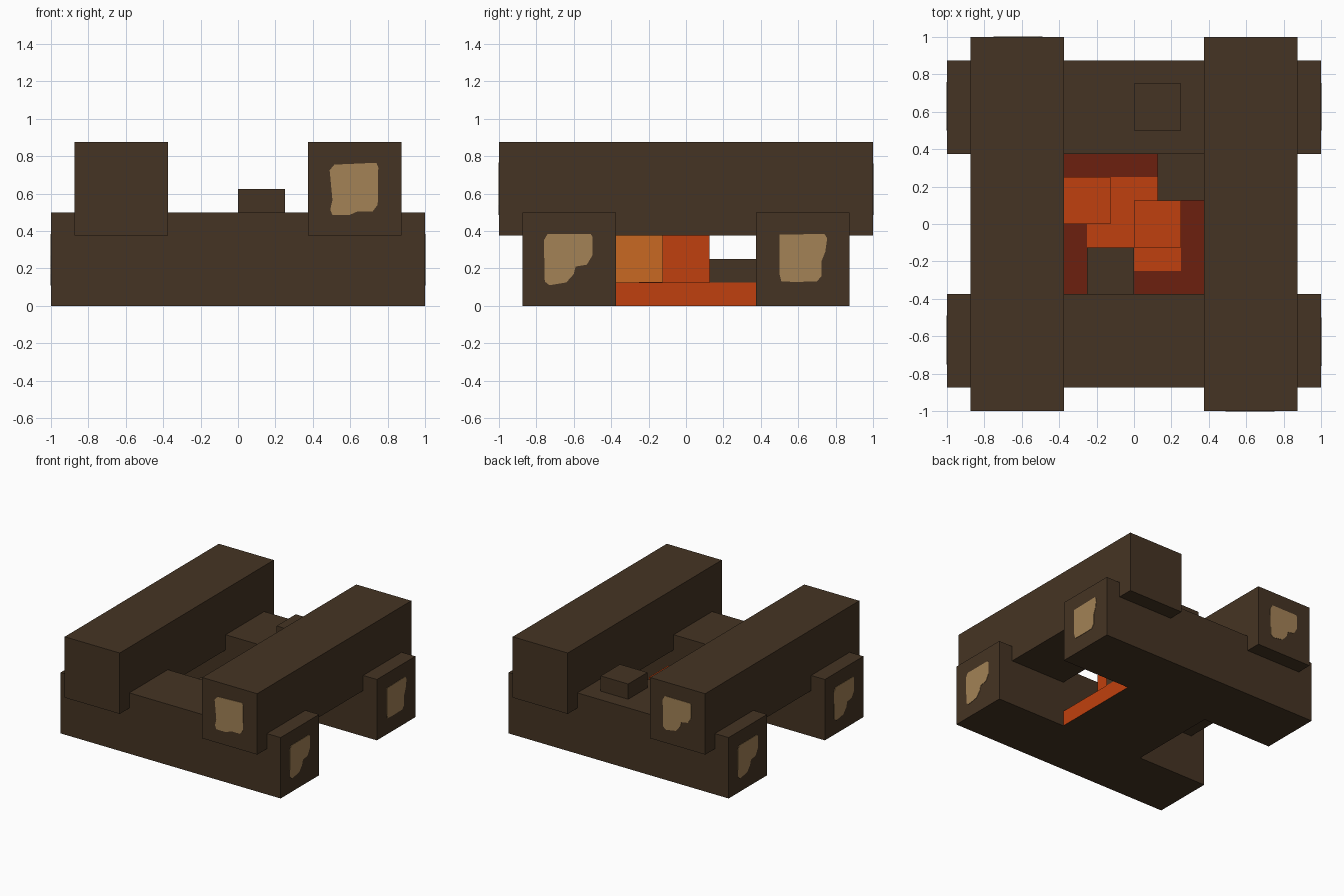
import bpy
import bmesh
from math import pi
from mathutils import Matrix, Vector

cube = bpy.data.objects.get("Cube")
if cube:
    bpy.data.objects.remove(cube, do_unlink=True)


def linear(value):
    c = value / 255
    return c / 12.92 if c <= 0.04045 else ((c + 0.055) / 1.055) ** 2.4


def material(name, *rgb):
    mat = bpy.data.materials.new(name)
    colour = [linear(v) for v in rgb] + [1]
    mat.diffuse_color = colour
    mat.use_nodes = True
    shader = next(n for n in mat.node_tree.nodes if n.type == "BSDF_PRINCIPLED")
    shader.inputs["Base Color"].default_value = colour
    shader.inputs["Roughness"].default_value = 0.9
    return mat


bark = material("dark brown bark", 69, 52, 35)
wood = material("pale cut wood", 163, 130, 86)
ember = material("ember orange", 192, 64, 14)
glow = material("light ember orange", 201, 104, 34)
ash = material("dark red ash", 108, 32, 14)


def finish(name, bm, mats):
    mesh = bpy.data.meshes.new(name)
    bm.to_mesh(mesh)
    bm.free()
    for mat in mats:
        mesh.materials.append(mat)
    obj = bpy.data.objects.new(name, mesh)
    bpy.context.collection.objects.link(obj)
    return obj


def box(name, centre, size, side, top=None, bottom=None):
    """Block with a base corner height, coloured by face direction."""
    bm = bmesh.new()
    bmesh.ops.create_cube(bm, size=1)
    bmesh.ops.scale(bm, vec=size, verts=bm.verts)
    x, y, base = centre
    bmesh.ops.translate(bm, vec=(x, y, base + size[2] / 2), verts=bm.verts)
    bm.normal_update()
    for face in bm.faces:
        if face.normal.z > 0.5:
            face.material_index = 1
        elif face.normal.z < -0.5:
            face.material_index = 2
    return finish(name, bm, [side, top or side, bottom or side])


def cut_end(name, outline, centre, turn):
    """Thin plate on a log end, turned about z from the front direction."""
    bm = bmesh.new()
    face = bm.faces.new([bm.verts.new((u, 0, v)) for u, v in outline])
    face.normal_update()
    if face.normal.y > 0:
        face.normal_flip()
    out = bmesh.ops.extrude_face_region(bm, geom=[face])
    moved = [g for g in out["geom"] if isinstance(g, bmesh.types.BMVert)]
    bmesh.ops.translate(bm, vec=(0, -0.003, 0), verts=moved)
    bmesh.ops.recalc_face_normals(bm, faces=bm.faces)
    place = Matrix.Translation(Vector(centre)) @ Matrix.Rotation(turn, 4, "Z")
    bmesh.ops.transform(bm, matrix=place, verts=bm.verts)
    return finish(name, bm, [wood])


# Crossed logs
for word, y in (("front", -0.625), ("back", 0.625)):
    box(f"{word}_lower_log", (0, y, 0), (2, 0.5, 0.5), bark)
for word, x in (("right", -0.625), ("left", 0.625)):
    box(f"{word}_upper_log", (x, 0, 0.375), (0.5, 2, 0.5), bark)

# Worn outlines of bare wood on the log ends
square = [(-.135, .1), (-.11, .13), (.115, .14), (.125, .115), (.122, -.085),
          (.095, -.12), (.015, -.12), (-.03, -.14), (-.12, -.14),
          (-.132, -.11), (-.12, -.06)]
stepped = [(-.125, .13), (.115, .135), (.13, .11), (.12, .04), (.1, -.01),
           (.1, -.09), (.075, -.12), (-.04, -.122), (-.115, -.12),
           (-.125, -.08)]
notched = [(-.135, .1), (-.115, .135), (.115, .135), (.125, .12), (.125, .02),
           (.095, -.03), (.035, -.04), (.025, -.08), (-.015, -.125),
           (-.105, -.14), (-.13, -.12)]

cut_end("left_upper_front_cut", square, (0.625, -1, 0.625), 0)
cut_end("right_upper_back_cut", notched, (-0.625, 1, 0.625), pi)
cut_end("front_lower_left_cut", notched, (1, -0.625, 0.25), pi / 2)
cut_end("back_lower_left_cut", stepped, (1, 0.625, 0.25), pi / 2)
cut_end("front_lower_right_cut", notched, (-1, -0.625, 0.25), -pi / 2)
cut_end("back_lower_right_cut", notched, (-1, 0.625, 0.25), -pi / 2)

# Ash bed with its glowing middle
box("ash_bed", (0, 0, 0), (0.75, 0.75, 0.125), ember, ash, bark)
box("glowing_middle", (0, 0, 0.125), (0.5, 0.5, 0.003), ember)

# Burning chunks and loose bark
box("tall_ember", (0.125, 0, 0.125), (0.25, 0.25, 0.25), ember)
box("low_ember", (-0.25, 0.125, 0.125), (0.25, 0.25, 0.125), ember)
box("charred_chunk", (-0.125, -0.25, 0.125), (0.25, 0.25, 0.25), glow, bark)
box("bed_bark_chip", (0.25, 0.25, 0.125), (0.25, 0.25, 0.125), bark)
box("log_bark_chip", (0.125, 0.625, 0.5), (0.25, 0.25, 0.125), bark)
